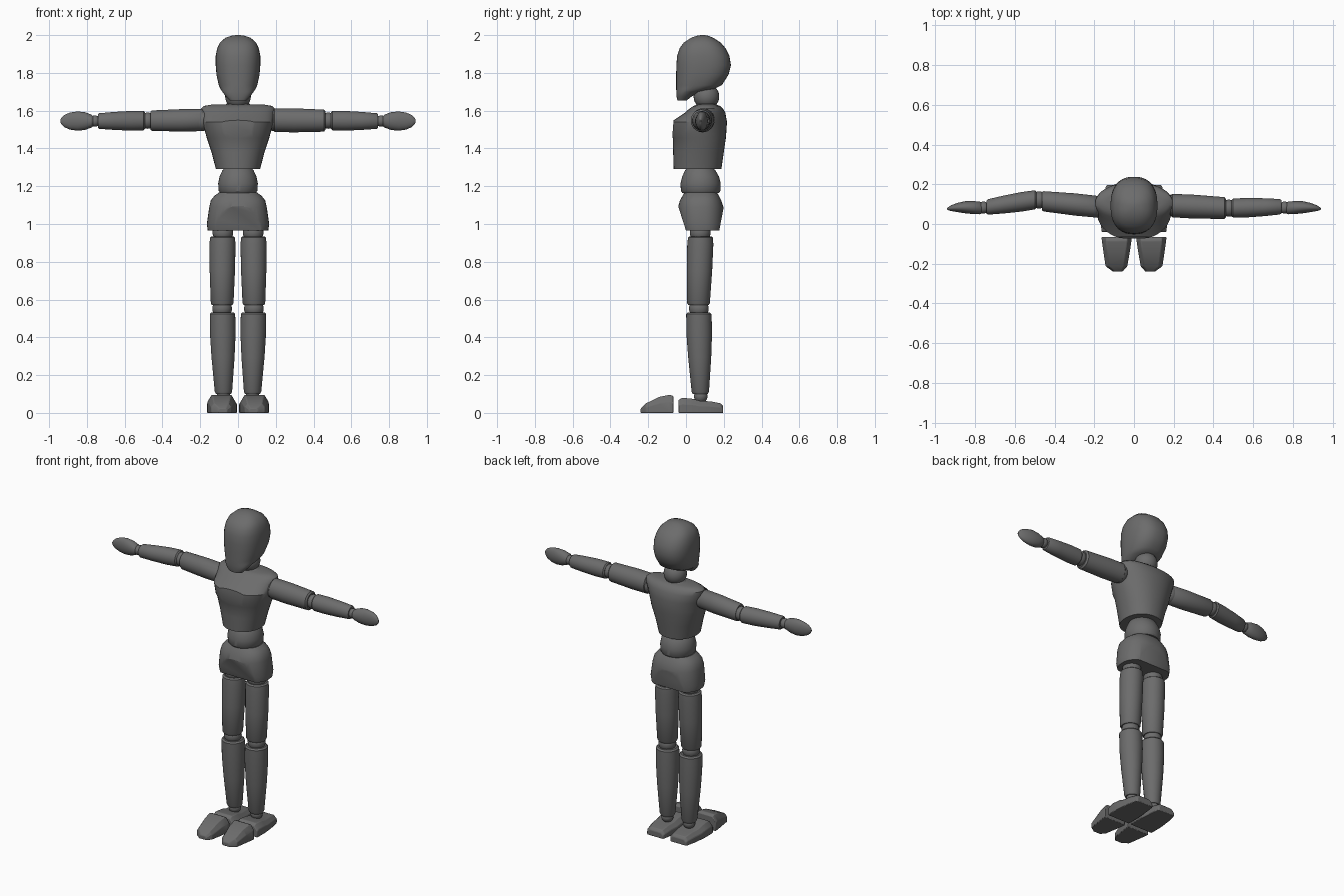
import bpy, bmesh, math
from mathutils import Vector

if "Cube" in bpy.data.objects:
    bpy.data.objects.remove(bpy.data.objects["Cube"])

dark = bpy.data.materials.new("dark_grey")
dark.diffuse_color = (.15, .15, .15, 1)
dark.use_nodes = True
dark.node_tree.nodes["Principled BSDF"].inputs["Base Color"].default_value = dark.diffuse_color


def finish(name, bm, angle=32):
    bmesh.ops.recalc_face_normals(bm, faces=bm.faces)
    me = bpy.data.meshes.new(name)
    bm.to_mesh(me)
    bm.free()
    me.materials.append(dark)
    me.shade_smooth()
    me.set_sharp_from_angle(angle=math.radians(angle))
    ob = bpy.data.objects.new(name, me)
    bpy.context.collection.objects.link(ob)
    return ob


def skin(bm, rings):
    """Bridge rings of points and cap both ends."""
    vs = [[bm.verts.new(p) for p in r] for r in rings]
    n = len(vs[0])
    for a, b in zip(vs, vs[1:]):
        for i in range(n):
            bm.faces.new((a[i], a[(i + 1) % n], b[(i + 1) % n], b[i]))
    bm.faces.new(vs[0][::-1])
    bm.faces.new(vs[-1])


def loft(name, rings, axis='Z', power=2.0, seg=32, cuts=()):
    """rings: (t, u, v, ru, rv), superellipse sections along Z (u=x, v=y) or X (u=y, v=z)."""
    pts = []
    for t, u, v, ru, rv in rings:
        ring = []
        for i in range(seg):
            a = 2 * math.pi * i / seg
            c, s = math.cos(a), math.sin(a)
            p = u + ru * math.copysign(abs(c) ** (2 / power), c)
            q = v + rv * math.copysign(abs(s) ** (2 / power), s)
            ring.append((p, q, t) if axis == 'Z' else (t, p, q))
        pts.append(ring)
    bm = bmesh.new()
    skin(bm, pts)
    bmesh.ops.recalc_face_normals(bm, faces=bm.faces)
    for co, no in cuts:  # flat planed facets
        r = bmesh.ops.bisect_plane(bm, geom=bm.verts[:] + bm.edges[:] + bm.faces[:],
                                   plane_co=co, plane_no=Vector(no).normalized(), clear_outer=True)
        edges = [e for e in r['geom_cut'] if isinstance(e, bmesh.types.BMEdge)]
        bmesh.ops.holes_fill(bm, edges=edges, sides=0)
    return finish(name, bm)


def body(name, rows, power, cuts=()):
    """rows: (z, front y, back y, half width)."""
    return loft(name, [(z, 0, (f + b) / 2, w, (b - f) / 2) for z, f, b, w in rows],
                power=power, seg=40, cuts=cuts)


def ball(name, co, r):
    bm = bmesh.new()
    bmesh.ops.create_uvsphere(bm, u_segments=24, v_segments=14, radius=r)
    ob = finish(name, bm)
    ob.location = co
    return ob


def limb(name, p0, p1, profile, axis):
    """Turned wooden segment: profile is (fraction, radius) from p0 to p1."""
    p0, p1 = Vector(p0), Vector(p1)
    rings = []
    for f, r in profile:
        p = p0.lerp(p1, f)
        rings.append((p.z, p.x, p.y, r, r) if axis == 'Z' else (p.x, p.y, p.z, r, r * 1.06))
    return loft(name, rings, axis)


# head, neck and trunk
body("head", [(1.655, -.045, .005, .045), (1.675, -.05, .03, .064), (1.70, -.051, .07, .083),
              (1.715, -.052, .15, .093), (1.735, -.052, .19, .102), (1.79, -.052, .225, .114),
              (1.84, -.051, .238, .118), (1.89, -.047, .23, .118), (1.93, -.034, .21, .11),
              (1.96, -.012, .184, .096), (1.985, .025, .146, .068), (1.996, .055, .118, .038),
              (2.0, .08, .1, .012)], 2.4)
ball("neck_ball", (0, .108, 1.675), .068)
loft("neck_collar", [(1.60, 0, .11, .075, .06), (1.63, 0, .11, .07, .055), (1.64, 0, .11, .055, .045)])
body("chest", [(1.29, -.065, .187, .117), (1.38, -.068, .20, .14), (1.455, -.07, .211, .165),
               (1.48, -.082, .213, .172), (1.54, -.08, .217, .188), (1.59, -.005, .208, .196),
               (1.612, .02, .195, .195), (1.625, .04, .18, .18), (1.632, .06, .16, .14)], 2.15,
     cuts=[((0, -.072, 1.47), (0, -1, .08))])
body("waist", [(1.165, -.02, .175, .095), (1.175, -.027, .182, .102), (1.215, -.029, .184, .105),
               (1.25, -.02, .175, .098), (1.285, -.005, .155, .082), (1.305, .02, .13, .06)], 2)
body("pelvis", [(.965, -.03, .195, .16), (1.0, -.038, .2, .165), (1.09, -.042, .198, .152),
                (1.125, -.032, .187, .144), (1.15, -.018, .174, .124), (1.167, -.008, .163, .1)], 2.4,
     cuts=[((0, -.04, 1.09), (0, -.125, -.04)), ((0, .196, 1.07), (0, .105, -.02))])


def foot_part(name, s, rows):
    """rows: (y, inner x, outer x, height) box sections with chamfered tops."""
    bm = bmesh.new()
    rings = []
    for y, a, b, h in rows:
        c = .15 * (b - a)
        rings.append([(s * x, y, z) for x, z in ((a, 0), (b, 0), (b, h * .6),
                                                 (b - c, h), (a + c, h), (a, h * .6))])
    skin(bm, rings)
    ob = finish(name, bm, 25)
    m = ob.modifiers.new("soft_edges", 'BEVEL')
    m.width, m.segments, m.limit_method = .004, 2, 'ANGLE'


# legs and feet
for s, side in ((-1, "left"), (1, "right")):
    ball(side + "_hip_ball", (s * .08, .075, .955), .055)
    limb(side + "_thigh", (s * .082, .077, .935), (s * .084, .066, .57),
         [(0, .057), (.02, .066), (.12, .069), (.5, .067), (.97, .060), (1, .054)], 'Z')
    ball(side + "_knee_ball", (s * .084, .068, .552), .052)
    limb(side + "_shin", (s * .082, .068, .532), (s * .077, .076, .1),
         [(0, .058), (.02, .067), (.25, .068), (.55, .061), (.97, .046), (1, .04)], 'Z')
    ball(side + "_ankle_ball", (s * .077, .078, .088), .036)
    foot_part(side + "_heel", s, [(-.04, .008, .163, .068), (-.02, .006, .165, .08), (.04, .006, .165, .074),
                                  (.075, .008, .162, .063), (.13, .013, .155, .061), (.185, .02, .143, .05),
                                  (.197, .026, .137, .036)])
    foot_part(side + "_toes", s, [(-.24, .058, .105, .024), (-.213, .034, .143, .05), (-.14, .021, .154, .085),
                                  (-.085, .013, .162, .096), (-.066, .012, .163, .088)])

# arms: y of shoulder, upper arm end, elbow, forearm start, forearm end, and radius change per side
for s, side, ys, grow in ((-1, "left", (.087, .115, .121, .123, .085), -.002),
                          (1, "right", (.093, .08, .08, .08, .087), .002)):
    z = 1.547
    ball(side + "_shoulder_ball", (s * .19, ys[0], z), .055)
    limb(side + "_upper_arm", (s * .185, ys[0], z + .003), (s * .463, ys[1], z),
         [(0, .05), (.03, .057 + grow), (.4, .058 + grow), (.97, .053 + grow), (1, .046)], 'X')
    ball(side + "_elbow_ball", (s * .478, ys[2], z), .043)
    limb(side + "_forearm", (s * .492, ys[3], z), (s * .742, ys[4], z - .002),
         [(0, .041), (.03, .048), (.3, .049), (.65, .045), (.97, .039), (1, .034)], 'X')
    ball(side + "_wrist_ball", (s * .758, .083, z - .002), .03)
    hand = [(.757, .06, .10, .016), (.775, .049, .112, .034), (.81, .05, .116, .047), (.85, .054, .115, .051),
            (.89, .06, .106, .045), (.92, .065, .095, .032), (.935, .069, .085, .017), (.941, .073, .08, .006)]
    loft(side + "_hand", [(s * x, (a + b) / 2, z - .002, (b - a) / 2, h) for x, a, b, h in hand], 'X', seg=24)
